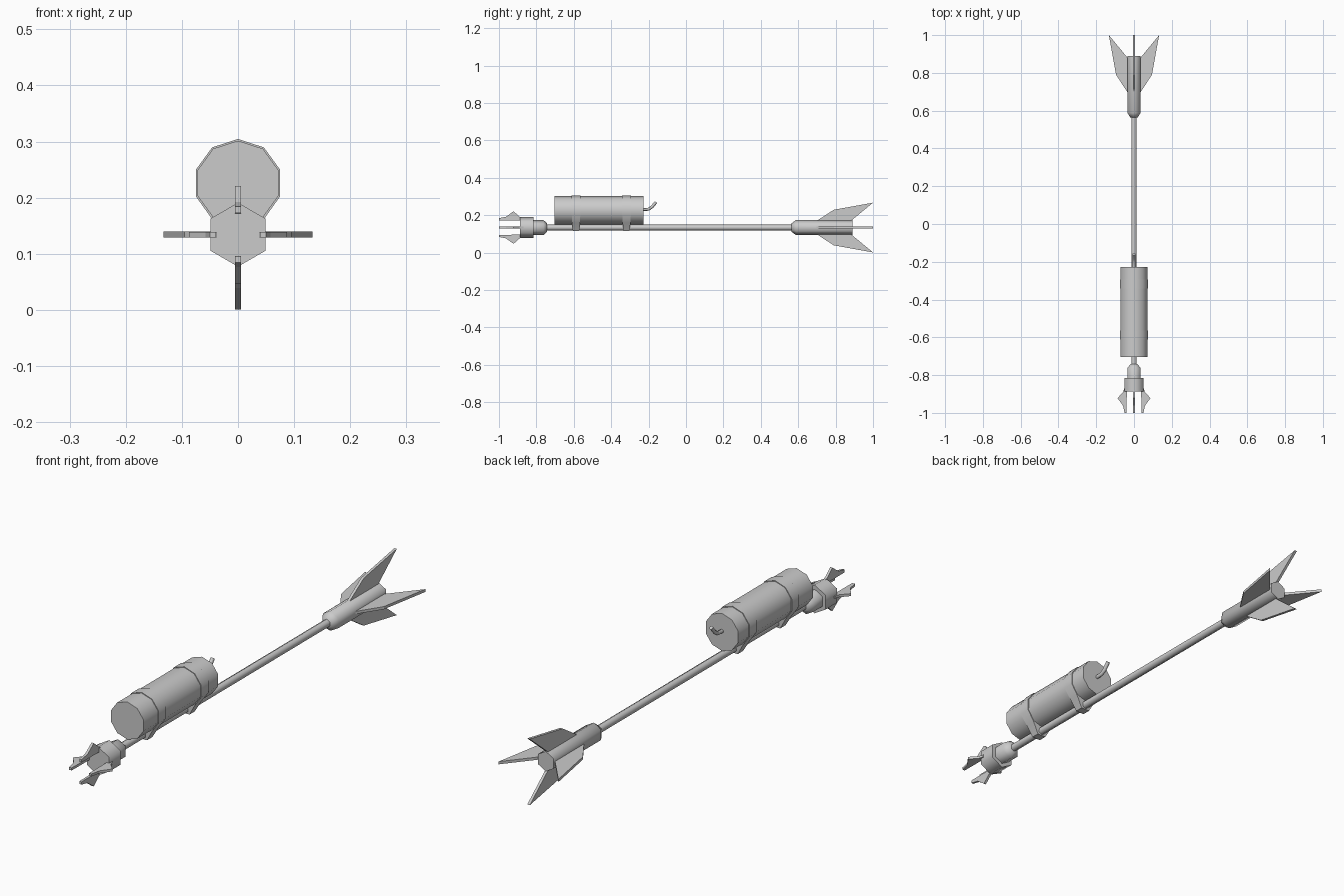
import bpy, bmesh, math
from mathutils import Vector, Matrix

if "Cube" in bpy.data.objects:
    bpy.data.objects.remove(bpy.data.objects["Cube"])

AXIS = 0.134          # height of the shaft axis
CAN_Z = 0.226         # height of the canister axis

grey = bpy.data.materials.new("grey")
grey.diffuse_color = (0.6, 0.6, 0.6, 1)
grey.use_nodes = True
grey.node_tree.nodes["Principled BSDF"].inputs["Base Color"].default_value = grey.diffuse_color


def finish(name, bm, angle=None):
    bmesh.ops.recalc_face_normals(bm, faces=bm.faces)
    me = bpy.data.meshes.new(name)
    bm.to_mesh(me)
    bm.free()
    me.materials.append(grey)
    ob = bpy.data.objects.new(name, me)
    bpy.context.collection.objects.link(ob)
    if angle:
        bpy.ops.object.select_all(action='DESELECT')
        ob.select_set(True)
        bpy.context.view_layer.objects.active = ob
        bpy.ops.object.shade_smooth_by_angle(angle=math.radians(angle))
    return ob


def loft(name, rings, angle=None):
    """Skin closed rings of points and cap both ends."""
    bm = bmesh.new()
    rs = [[bm.verts.new(p) for p in r] for r in rings]
    n = len(rs[0])
    for a, b in zip(rs, rs[1:]):
        for i in range(n):
            j = (i + 1) % n
            bm.faces.new((a[i], a[j], b[j], b[i]))
    bm.faces.new(rs[0])
    bm.faces.new(rs[-1])
    return finish(name, bm, angle)


def ring(y, r, n, z):
    return [(r * math.sin(2 * math.pi * i / n), y, z + r * math.cos(2 * math.pi * i / n))
            for i in range(n)]


def lathe(name, profile, n, z, angle):
    return loft(name, [ring(y, r, n, z) for y, r in profile], angle)


def radial_blades(name, outline, thick):
    """Four flat plates around the axis; outline is (y, radius)."""
    for k, side in enumerate(("top", "right", "bottom", "left")):
        rot = Matrix.Rotation(k * math.pi / 2, 3, 'Y')
        rings = [[rot @ Vector((x, y, r)) + Vector((0, 0, AXIS)) for y, r in outline]
                 for x in (-thick / 2, thick / 2)]
        loft(f"{name}_{side}", rings)


# shaft and its thicker ends
lathe("shaft", [(-0.78, 0.016), (0.6, 0.016)], 6, AXIS, 61)
lathe("head_collar", [(-0.83, 0.04), (-0.762, 0.04), (-0.742, 0.022)], 6, AXIS, 61)
lathe("head", [(-0.888, 0.057), (-0.816, 0.057)], 6, AXIS, 61)
lathe("tail_sleeve", [(0.563, 0.022), (0.588, 0.04), (0.89, 0.04)], 6, AXIS, 61)

# claws around the head and fins around the tail
radial_blades("claw", [(-0.87, 0.038), (-0.87, 0.052), (-0.89, 0.058), (-0.922, 0.087),
                       (-0.962, 0.058), (-1.0, 0.050), (-1.0, 0.039)], 0.010)
radial_blades("fin", [(0.69, 0.03), (0.79, 0.095), (1.0, 0.133), (0.875, 0.03)], 0.011)

# canister
lathe("canister", [(-0.703, 0.0755), (-0.228, 0.0755)], 10, CAN_Z, 40)

# straps: follow the canister, then narrow to hold the shaft
for name, yc in (("front_strap", -0.588), ("rear_strap", -0.318)):
    pts = [(x, z, 0.023) for x, _, z in ring(0, 0.0785, 10, CAN_Z)]
    pts = pts[:4] + [(0.045, 0.160, 0.021), (0.019, 0.115, 0.017),
                     (-0.019, 0.115, 0.017), (-0.045, 0.160, 0.021)] + pts[7:]
    loft(name, [[(x, yc + s * w, z) for x, z, w in pts] for s in (-1, 1)], 40)

# bent fuse at the rear of the canister
path = [(-0.235, 0.230), (-0.200, 0.232), (-0.182, 0.244), (-0.160, 0.270)]
tilt = [0, 15, 42, 50]
rings = []
for (y, z), t in zip(path, tilt):
    rot = Matrix.Rotation(math.radians(t), 3, 'X')
    rings.append([rot @ Vector(p) + Vector((0, y, z)) for p in ring(0, 0.008, 6, 0)])
loft("fuse", rings, 61)
